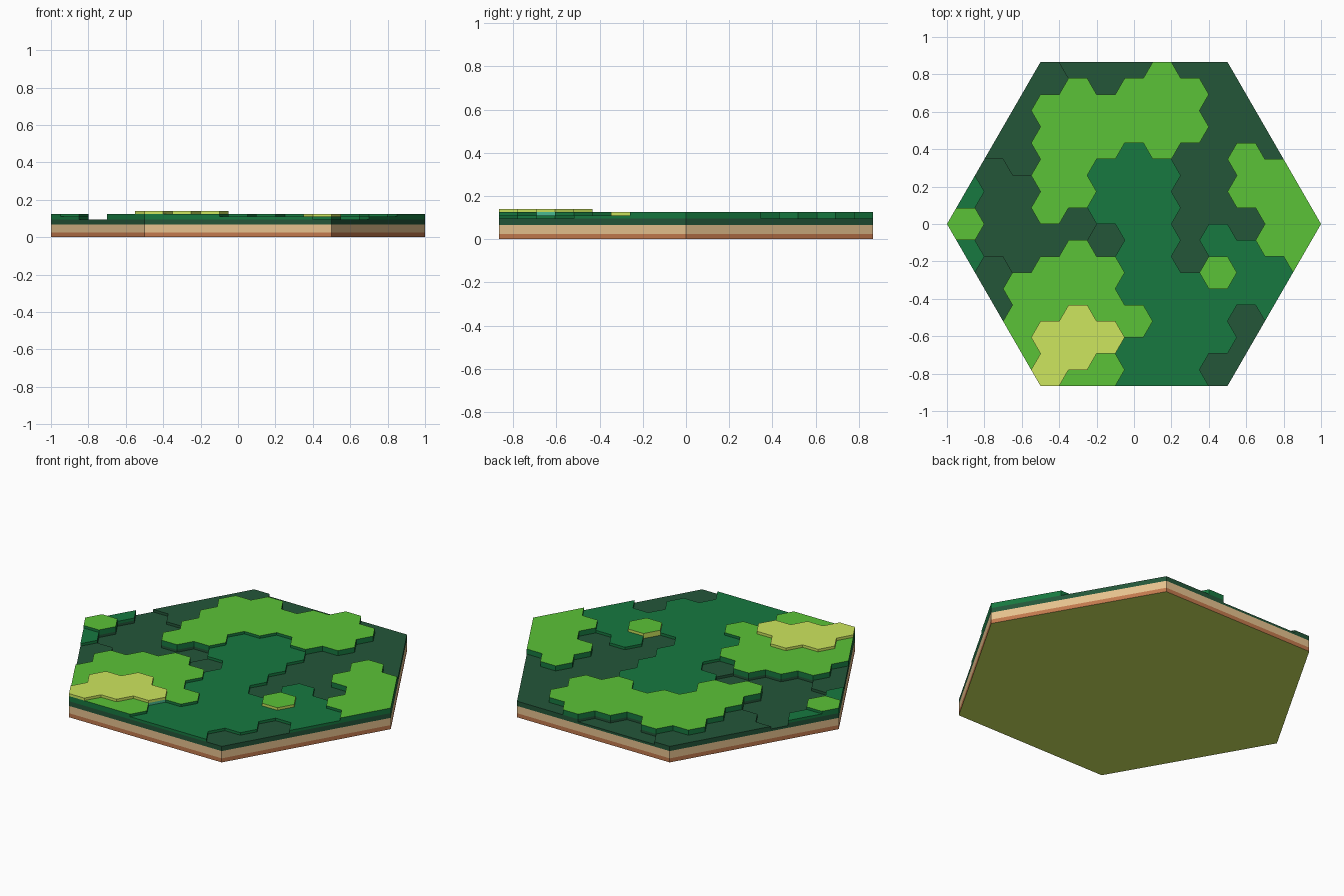
import bpy, bmesh, math

if "Cube" in bpy.data.objects:
    bpy.data.objects.remove(bpy.data.objects["Cube"])

S3 = math.sqrt(3)
H = S3 / 20            # half the height of one small cell

def mat(name, hexcol):
    m = bpy.data.materials.new(name)
    lin = []
    for i in (0, 2, 4):
        c = int(hexcol[i:i + 2], 16) / 255
        lin.append(c / 12.92 if c <= 0.04045 else ((c + 0.055) / 1.055) ** 2.4)
    m.diffuse_color = (*lin, 1)
    m.use_nodes = True
    m.node_tree.nodes["Principled BSDF"].inputs["Base Color"].default_value = m.diffuse_color
    return m

DARK, MID, BRIGHT, YELLOW, TAN, BROWN, TEAL = range(7)
MATS = [mat("dark green", "245639"), mat("forest green", "177940"),
        mat("bright green", "5BC237"), mat("yellow green", "CDE65E"),
        mat("tan", "EAC591"), mat("brown", "C47A4E"), mat("teal", "4CBE96")]

# terrain tiers: top height, top colour, object name
TIERS = {'hollow': (0.08, DARK), 'ground': (0.095, DARK), 'plateau': (0.11, MID),
         'hill': (0.125, BRIGHT), 'peak': (0.14, YELLOW)}
ROCK = 0.067           # top of the tan layer

# cells of each tier: column -> rows (row unit is half a cell height)
CELLS = {
    'hollow': {-5: (3, 1, -1), -4: (2, 0, -2), -3: (-1,), -2: (0, 10), -1: (9,), 0: (10,)},
    'plateau': {-6: (2, -2), -1: (3, 1), 0: (4, 2, 0, -2, -4, -8, -10),
                1: (3, 1, -1, -3, -5, -7, -9), 2: (-4, -6, -8, -10),
                3: (-1, -5, -7), 4: (-2, -4), 5: (-3, -5)},
    'hill': {-6: (0,), -4: (-4, -6, -8), -3: (7, 5, 3, 1, -3, -5),
             -2: (8, 6, 4, 2, -2, -4, -10), -1: (7, 5, -3, -5, -9), 0: (8, 6, -6),
             1: (9, 7, 5), 2: (8, 6), 3: (-3,), 4: (4, 2), 5: (3, 1, -1), 6: (2, 0, -2)},
    'peak': {-3: (-7, -9), -2: (-6, -8), -1: (-7,)},
}
tier_of = {(k, m): t for t, cols in CELLS.items() for k, rows in cols.items() for m in rows}

def inside(x, y):
    return abs(y) < S3 / 2 + 1e-4 and abs(y) + S3 * abs(x) < S3 + 1e-4

def outline(k, m):
    """Small hexagon, cut by the big one (the cut always runs through corners)."""
    pts = [(0.15 * k + 0.1 * math.cos(i * math.pi / 3),
            H * m + 0.1 * math.sin(i * math.pi / 3)) for i in range(6)]
    return [p for p in pts if inside(*p)]

def edge_key(a, b):
    return (round((a[0] + b[0]) * 500), round((a[1] + b[1]) * 500))

def finish(name, bm):
    bmesh.ops.remove_doubles(bm, verts=bm.verts, dist=1e-4)
    me = bpy.data.meshes.new(name)
    for m in MATS:
        me.materials.append(m)
    bm.to_mesh(me)
    bm.free()
    bpy.context.collection.objects.link(bpy.data.objects.new(name, me))

def face(bm, pts, mi):
    bm.faces.new([bm.verts.new(p) for p in pts]).material_index = mi

def wall(bm, a, b, z0, z1, mi):
    face(bm, [(*a, z0), (*b, z0), (*b, z1), (*a, z1)], mi)

# collect all cells and the tiers meeting at each edge
cells = {}
for k in range(-6, 7):
    for m in range(-10, 11):
        if (k - m) % 2 == 0 and abs(m) <= 20 - 3 * abs(k):
            cells[k, m] = tier_of.get((k, m), 'ground')
edges = {}
for c, t in cells.items():
    p = outline(*c)
    for i in range(len(p)):
        edges.setdefault(edge_key(p[i - 1], p[i]), []).append((c, TIERS[t][0]))

# terrain tiers: cell tops plus walls down to lower neighbours or the rim
for tier, (top, colour) in TIERS.items():
    bm = bmesh.new()
    for c, t in cells.items():
        if t != tier:
            continue
        p = outline(*c)
        face(bm, [(*q, top) for q in p], colour)
        for i in range(len(p)):
            a, b = p[i - 1], p[i]
            low = next((z for o, z in edges[edge_key(a, b)] if o != c), ROCK)
            bands = [(ROCK, 0.095, DARK), (0.095, 0.125, MID), (0.125, 0.14, YELLOW)]
            if c == (3, -3):                       # lone stepping cell
                bands[1] = (0.095, 0.125, YELLOW)
            elif tier == 'peak' and low == 0.11:   # cliff from peak to plateau
                bands[1] = (0.095, 0.125, TEAL)
            for z0, z1, mi in bands:
                z0, z1 = max(z0, low), min(z1, top)
                if z1 - z0 > 1e-5:
                    wall(bm, a, b, z0, z1, mi)
    finish("terrain_" + tier, bm)

# soil and rock layers of the slab, with its underside
ring = [(math.cos(i * math.pi / 3), math.sin(i * math.pi / 3)) for i in range(6)]
for name, z0, z1, mi in (("soil_layer", 0.0, 0.024, BROWN), ("sand_layer", 0.024, ROCK, TAN)):
    bm = bmesh.new()
    for i in range(6):
        wall(bm, ring[i - 1], ring[i], z0, z1, mi)
    if z0 == 0:
        face(bm, [(*q, 0) for q in reversed(ring)], YELLOW)
    finish(name, bm)
